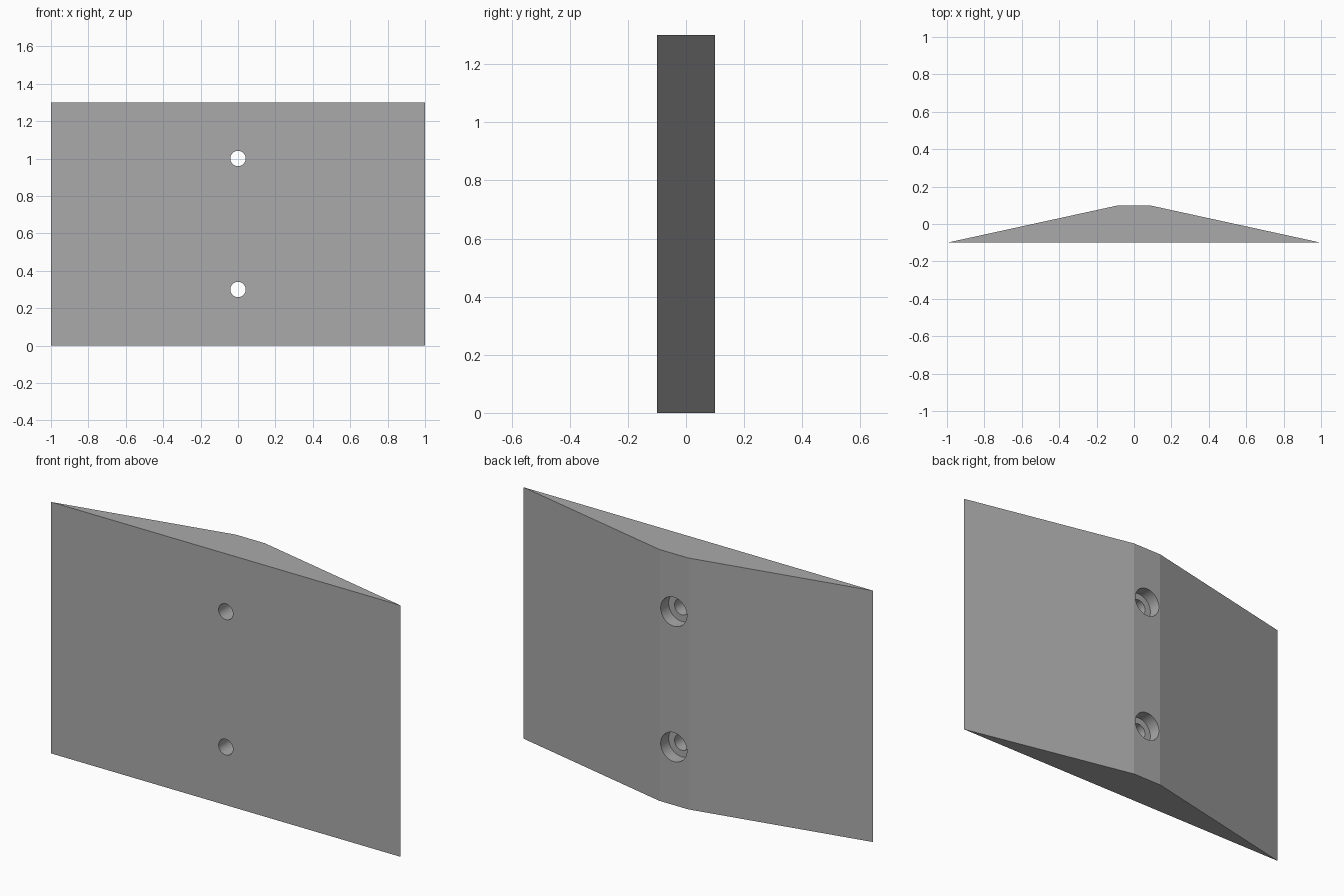
import bpy, bmesh, math

if "Cube" in bpy.data.objects:
    bpy.data.objects.remove(bpy.data.objects["Cube"])

grey = bpy.data.materials.new("mid grey")
grey.diffuse_color = (0.4, 0.4, 0.4, 1)
grey.use_nodes = True
grey.node_tree.nodes["Principled BSDF"].inputs["Base Color"].default_value = grey.diffuse_color

HEIGHT, HALF_Y, FLAT = 1.3, 0.1, 0.083


def finish(name, bm):
    bmesh.ops.recalc_face_normals(bm, faces=bm.faces)
    mesh = bpy.data.meshes.new(name)
    bm.to_mesh(mesh)
    bm.free()
    mesh.materials.append(grey)
    ob = bpy.data.objects.new(name, mesh)
    bpy.context.collection.objects.link(ob)
    return ob


# wedge plate: trapezoid footprint extruded upwards
bm = bmesh.new()
profile = [(-1, -HALF_Y), (1, -HALF_Y), (FLAT, HALF_Y), (-FLAT, HALF_Y)]
base = bm.faces.new([bm.verts.new((x, y, 0)) for x, y in profile])
top = bmesh.ops.extrude_face_region(bm, geom=[base])["geom"]
bmesh.ops.translate(bm, vec=(0, 0, HEIGHT),
                    verts=[v for v in top if isinstance(v, bmesh.types.BMVert)])
plate = finish("wedge_plate", bm)


# stepped cutter along y: narrow through hole, wide counterbore at the back
def hole_cutter(name, z, sides=48):
    steps = [(0.041, -0.2), (0.041, 0.035), (0.075, 0.035), (0.075, 0.2)]
    bm = bmesh.new()
    rings = []
    for r, y in steps:
        angles = [2 * math.pi * i / sides for i in range(sides)]
        rings.append([bm.verts.new((r * math.cos(a), y, z + r * math.sin(a)))
                      for a in angles])
    for a, b in zip(rings, rings[1:]):
        for i in range(sides):
            j = (i + 1) % sides
            bm.faces.new((a[i], a[j], b[j], b[i]))
    bm.faces.new(rings[0])
    bm.faces.new(rings[-1])
    ob = finish(name, bm)
    ob.hide_render = True
    ob.hide_set(True)
    return ob


# two screw holes
for label, z in (("lower", 0.3), ("upper", 1.0)):
    cut = plate.modifiers.new(label + " screw hole", "BOOLEAN")
    cut.operation = "DIFFERENCE"
    cut.solver = "EXACT"
    cut.object = hole_cutter(label + "_hole_cutter", z)

# smooth hole walls, crisp edges
bpy.context.view_layer.objects.active = plate
plate.select_set(True)
for m in list(plate.modifiers):
    bpy.ops.object.modifier_apply(modifier=m.name)
bpy.ops.object.shade_smooth_by_angle(angle=math.radians(10))
